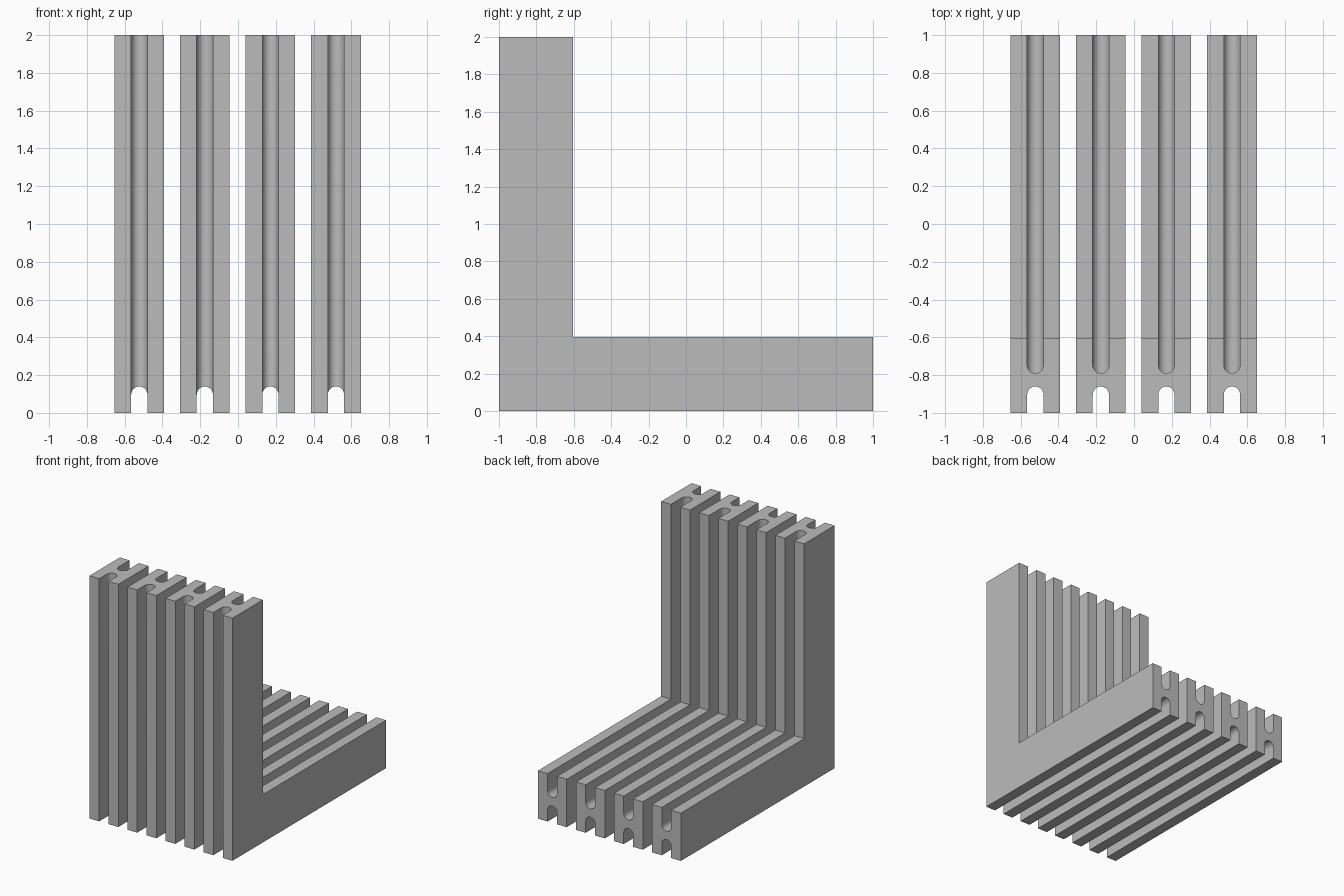
import bpy, bmesh, math

cube = bpy.data.objects.get("Cube")
if cube:
    bpy.data.objects.remove(cube, do_unlink=True)

# Single grey material
grey = bpy.data.materials.new("aluminium_grey")
grey.use_nodes = True
colour = (0.5, 0.5, 0.5, 1)
grey.diffuse_color = colour
grey.node_tree.nodes["Principled BSDF"].inputs["Base Color"].default_value = colour

DEPTH = 0.395       # thickness of each leg
HALF = 0.1315       # half width of a beam
SLOT = 0.043        # half width and end radius of a slot
OUTER_TIP = 0.14    # deepest point of the outer slot
INNER_TIP = 0.21    # deepest point of the inner slot
SEGMENTS = 12
PITCH = 0.347


def slot(mouth, tip, sign):
    """Round-ended slot outline, entered at the mouth and walked across x."""
    centre = tip - SLOT if tip > mouth else tip + SLOT
    bulge = 1 if tip > mouth else -1
    arc = []
    for i in range(SEGMENTS + 1):
        a = math.pi * i / SEGMENTS
        arc.append((-sign * SLOT * math.cos(a), centre + bulge * SLOT * math.sin(a)))
    return [(-sign * SLOT, mouth)] + arc + [(sign * SLOT, mouth)]


# Cross-section: x across, v from the outer face to the inner face
profile = [(-HALF, 0)] + slot(0, OUTER_TIP, 1) + [(HALF, 0), (HALF, DEPTH)]
profile += slot(DEPTH, INNER_TIP, -1) + [(-HALF, DEPTH)]


def l_beam(name, x):
    """Sweep the profile down the upright, round a mitre and along the foot."""
    bm = bmesh.new()
    stations = (
        lambda v: (-1 + v, 2),
        lambda v: (-1 + v, v),
        lambda v: (1, v),
    )
    rings = [[bm.verts.new((x + u, *at(v))) for u, v in profile] for at in stations]
    n = len(profile)
    for a, b in zip(rings, rings[1:]):
        for i in range(n):
            j = (i + 1) % n
            bm.faces.new((a[i], a[j], b[j], b[i]))
    bm.faces.new(rings[0])
    bm.faces.new(rings[-1])
    bmesh.ops.recalc_face_normals(bm, faces=bm.faces)
    mesh = bpy.data.meshes.new(name)
    bm.to_mesh(mesh)
    bm.free()
    mesh.materials.append(grey)
    obj = bpy.data.objects.new(name, mesh)
    bpy.context.collection.objects.link(obj)
    bpy.ops.object.select_all(action="DESELECT")
    obj.select_set(True)
    bpy.context.view_layer.objects.active = obj
    bpy.ops.object.shade_smooth_by_angle(angle=math.radians(30))


# Row of four separate beams
for k in range(4):
    l_beam(f"slotted_l_beam_{k + 1}", (k - 1.5) * PITCH - 0.002)
